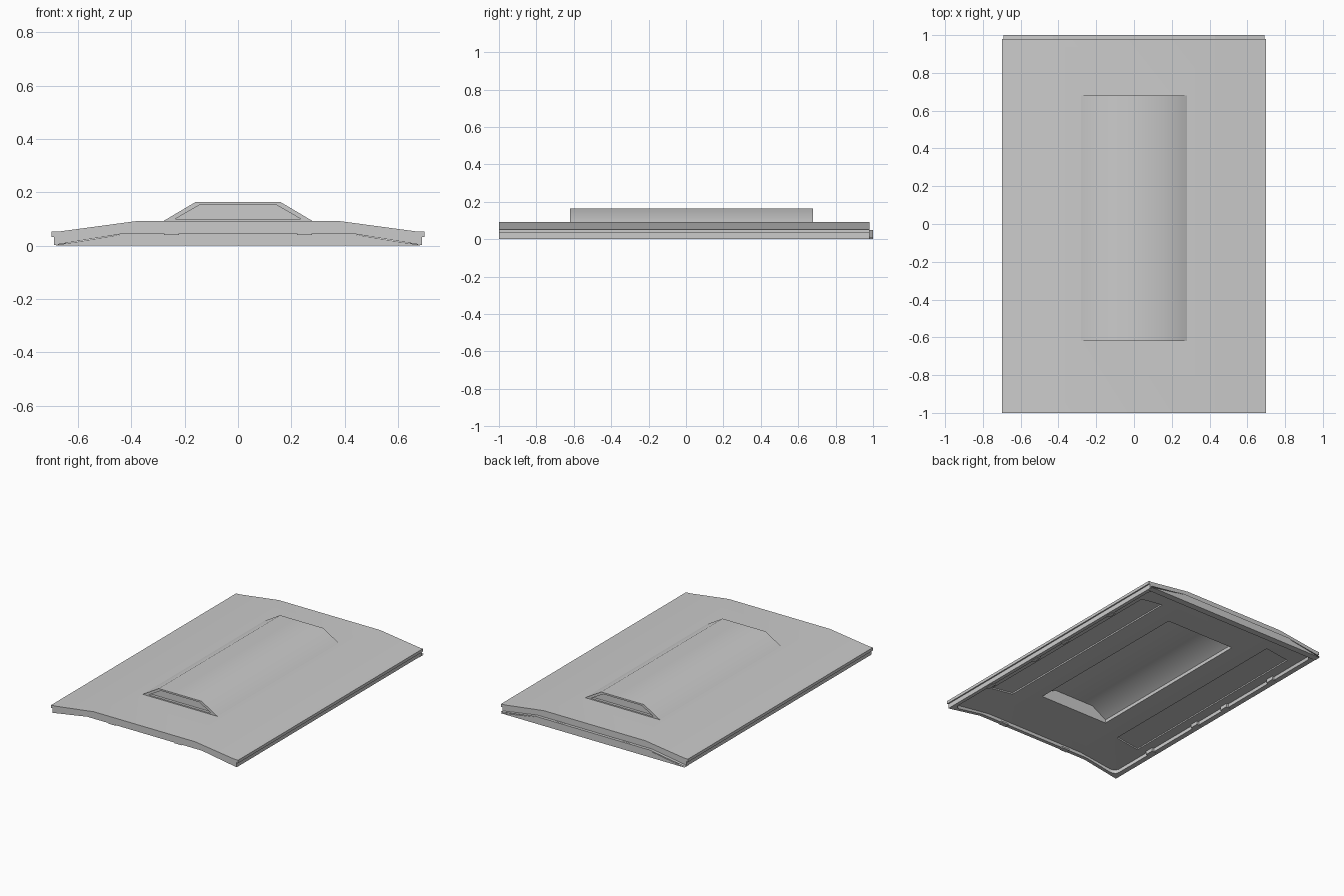
import bpy, bmesh, math

if "Cube" in bpy.data.objects:
    bpy.data.objects.remove(bpy.data.objects["Cube"])


def prism(name, pts, y0, y1):
    """Extrude a closed x-z outline along y."""
    bm = bmesh.new()
    a = [bm.verts.new((x, y0, z)) for x, z in pts]
    b = [bm.verts.new((x, y1, z)) for x, z in pts]
    n = len(pts)
    bm.faces.new(a)
    bm.faces.new(b[::-1])
    for i in range(n):
        bm.faces.new((a[i], b[i], b[(i + 1) % n], a[(i + 1) % n]))
    bmesh.ops.recalc_face_normals(bm, faces=bm.faces)
    me = bpy.data.meshes.new(name)
    bm.to_mesh(me)
    bm.free()
    ob = bpy.data.objects.new(name, me)
    bpy.context.collection.objects.link(ob)
    return ob


def sym(half):
    """Mirror a half outline (running along +x side) to a full closed outline."""
    return half + [(-x, z) for x, z in reversed(half)]


def activate(ob):
    bpy.ops.object.select_all(action='DESELECT')
    ob.select_set(True)
    bpy.context.view_layer.objects.active = ob


def combine(ob, other, op='DIFFERENCE'):
    m = ob.modifiers.new(op.lower(), 'BOOLEAN')
    m.operation, m.object, m.solver = op, other, 'EXACT'
    activate(ob)
    bpy.ops.object.modifier_apply(modifier=m.name)
    bpy.data.objects.remove(other)


def chamfer_corners(ob, width):
    bm = bmesh.new()
    bm.from_mesh(ob.data)
    edges = [e for e in bm.edges
             if (e.verts[0].co - e.verts[1].co).normalized().z ** 2 > 0.99]
    bmesh.ops.bevel(bm, geom=edges, offset=width, segments=3, profile=0.5,
                    affect='EDGES')
    bm.to_mesh(ob.data)
    bm.free()


def smooth(ob):
    activate(ob)
    bpy.ops.object.shade_smooth_by_angle(angle=math.radians(35))


# panel: outer skin with overhanging lip, plus lower skirt
T = 0.022
top = [(0.70, 0.052), (0.67, 0.053), (0.38, 0.092)]
panel = prism("hood_panel", sym([(0.38, 0.092 - T), (0.70, 0.032)] + top[:1] + top[1:]), -1, 0.98)
skirt = prism("skirt", sym([(0.43, 0.045), (0.69, 0.002), (0.69, 0.042), (0.38, 0.08)]), -1, 0.98)
hollow = prism("skirt_hollow", sym([(0.66, -0.1), (0.66, 0.031), (0.38, 0.092 - T - 0.003)]), -0.975, 0.955)
chamfer_corners(hollow, 0.04)
combine(skirt, hollow)
combine(panel, skirt, 'UNION')

# shallow long recesses on the underside
for s in (1, -1):
    d = 0.039 / 0.29
    z = lambda x, o: 0.092 - (x - 0.38) * d - o
    pts = [(0.43, z(0.43, 0.05)), (0.60, z(0.60, 0.05)), (0.60, z(0.60, 0.015)), (0.43, z(0.43, 0.015))]
    combine(panel, prism("recess", [(s * x, h) for x, h in pts], -0.68, 0.79))

# opening beneath the raised bulge
combine(panel, prism("opening", sym([(0.26, -0.1), (0.26, 0.2)]), -0.59, 0.65))
smooth(panel)

# raised bulge: hollow below, with recessed ends
bulge = prism("raised_bulge", sym([(0.28, 0.078), (0.28, 0.092), (0.16, 0.163)]), -0.62, 0.68)
combine(bulge, prism("bulge_hollow", sym([(0.26, 0.0), (0.26, 0.09), (0.153, 0.152)]), -0.59, 0.65))
for y0, y1 in ((-0.7, -0.602), (0.662, 0.75)):
    combine(bulge, prism("end_recess", sym([(0.235, 0.1), (0.145, 0.152)]), y0, y1))
smooth(bulge)

# thin back flange following the lower profile
prism("back_flange", sym([(0.43, 0.043), (0.69, 0.0), (0.69, 0.01), (0.43, 0.053)][:2])
      + [(-0.69, 0.008), (-0.43, 0.049), (0.43, 0.049), (0.69, 0.008)], 0.955, 1.0)

# mounting clips around the rim
for s in (1, -1):
    for y in (-0.985, 0.97):
        x = s * 0.25
        prism("end_clip", [(x - .028, .039), (x + .028, .039), (x + .028, .05), (x - .028, .05)],
              y - 0.012, y + 0.02)
    for y in (-0.62, -0.18, 0.11, 0.56):
        prism("side_clip", [(s * .645, .006), (s * .675, .002), (s * .675, .03), (s * .645, .03)],
              y - 0.03, y + 0.03)
